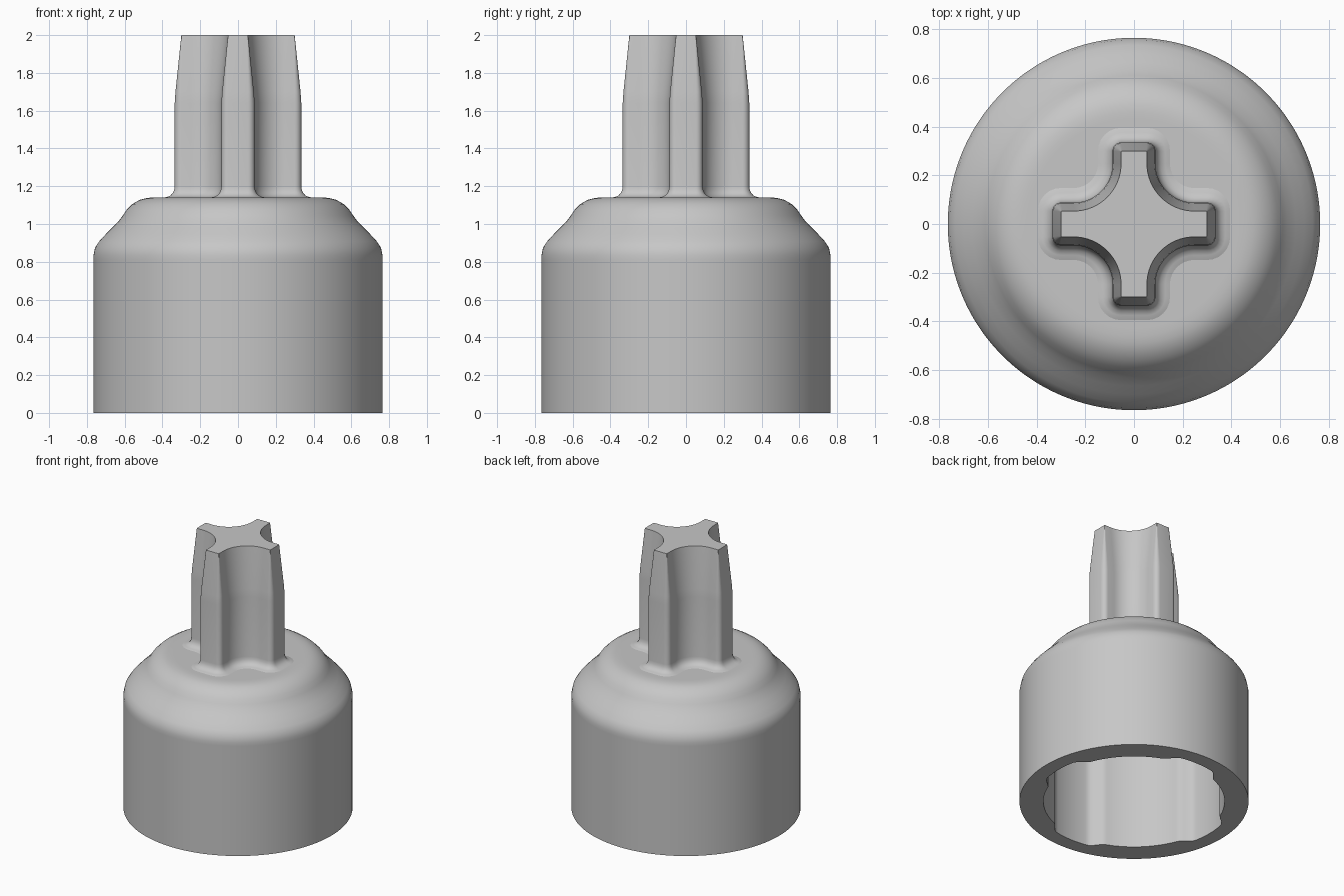
import bpy, bmesh
from math import sin, cos, pi, radians

if "Cube" in bpy.data.objects:
    bpy.data.objects.remove(bpy.data.objects["Cube"], do_unlink=True)

grey = bpy.data.materials.new("satin grey")
grey.use_nodes = True
colour = (0.57, 0.57, 0.57, 1)
grey.diffuse_color = colour
grey.node_tree.nodes["Principled BSDF"].inputs["Base Color"].default_value = colour


def loft(name, loops):
    """Skin a stack of equal-sized loops and cap both ends."""
    bm = bmesh.new()
    rings = [[bm.verts.new(p) for p in loop] for loop in loops]
    for a, b in zip(rings, rings[1:]):
        for i in range(len(a)):
            j = (i + 1) % len(a)
            bm.faces.new((a[i], a[j], b[j], b[i]))
    bm.faces.new(rings[0])
    bm.faces.new(rings[-1])
    bmesh.ops.recalc_face_normals(bm, faces=bm.faces)
    mesh = bpy.data.meshes.new(name)
    bm.to_mesh(mesh)
    bm.free()
    mesh.materials.append(grey)
    obj = bpy.data.objects.new(name, mesh)
    bpy.context.collection.objects.link(obj)
    bpy.ops.object.select_all(action="DESELECT")
    obj.select_set(True)
    bpy.context.view_layer.objects.active = obj
    bpy.ops.object.shade_smooth_by_angle(angle=radians(32))


# Body: turned outside, straight socket with a lobe on each axis
SEGMENTS = 240
ANGLES = [2 * pi * i / SEGMENTS for i in range(SEGMENTS)]
BORE, LOBE, CEILING = 0.605, 0.66, 0.85


def circle(r, z):
    return [(r * cos(a), r * sin(a), z) for a in ANGLES]


def socket(z):
    loop = []
    for a in ANGLES:
        off = abs((a + pi / 4) % (pi / 2) - pi / 4)
        t = min(max((0.38 - off) / 0.18, 0), 1)
        r = BORE + (LOBE - BORE) * t * t * (3 - 2 * t)
        loop.append((r * cos(a), r * sin(a), z))
    return loop


shoulder = [(0.765, 0), (0.765, 0.81), (0.765, 0.835), (0.757, 0.875), (0.735, 0.908),
            (0.70, 0.946), (0.665, 0.981), (0.63, 1.017), (0.61, 1.045), (0.59, 1.075),
            (0.56, 1.105), (0.52, 1.128), (0.49, 1.136), (0.46, 1.14), (0.43, 1.14)]
loft("socket_body", [socket(CEILING), socket(0)] + [circle(r, z) for r, z in shoulder])


# Cross stem: rounded arms, hollow corners, flared foot, tapered tip
def cross(offset, z, length=0.335, half=0.088, hollow=0.16, corner=0.035):
    tip, w = length + offset, half + offset
    c, r = max(corner + offset, 0.003), hollow - offset
    centre = half + hollow
    quarter = []
    for i in range(7):
        a = pi / 2 * i / 6
        quarter.append((tip - c + c * cos(a), w - c + c * sin(a)))
    for i in range(17):
        a = -pi / 2 - pi / 2 * i / 16
        quarter.append((centre + r * cos(a), centre + r * sin(a)))
    for i in range(7):
        a = pi / 2 * i / 6
        quarter.append((w - c + c * cos(a), tip - c + c * sin(a)))
    loop = []
    for k in range(4):
        s, t = round(sin(k * pi / 2)), round(cos(k * pi / 2))
        loop += [(x * t - y * s, x * s + y * t, z) for x, y in quarter]
    return loop


stem = [(0.065, 1.137), (0.06, 1.14), (0.04, 1.143), (0.022, 1.151), (0.01, 1.164),
        (0.003, 1.18), (0, 1.2), (0, 1.64), (-0.004, 1.70), (-0.035, 2)]
loft("cross_stem", [cross(o, z) for o, z in stem])
